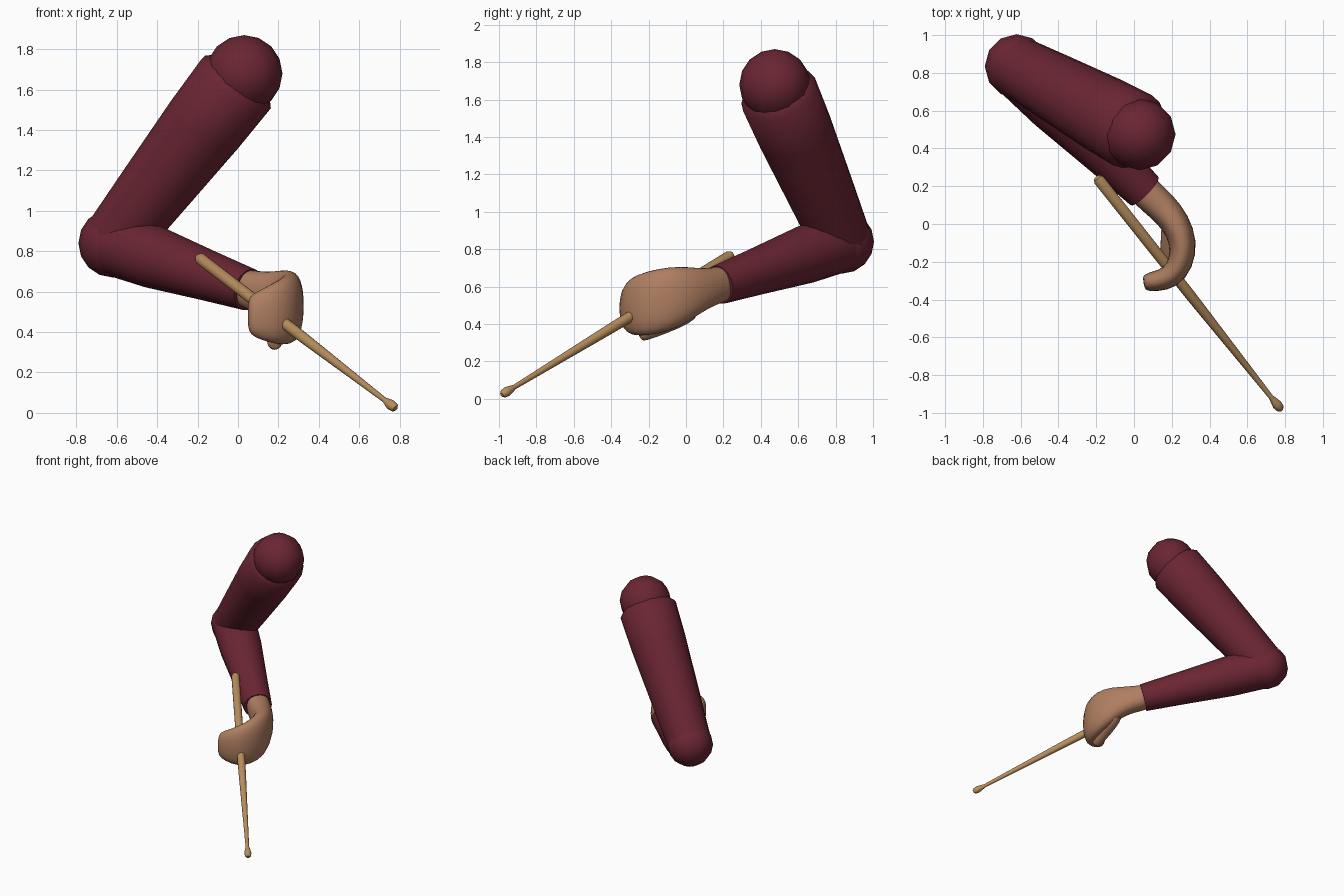
import bpy, bmesh, math
from mathutils import Vector

if "Cube" in bpy.data.objects:
    bpy.data.objects.remove(bpy.data.objects["Cube"])


def material(name, rgb):
    m = bpy.data.materials.new(name)
    m.diffuse_color = (*rgb, 1)
    m.use_nodes = True
    m.node_tree.nodes["Principled BSDF"].inputs["Base Color"].default_value = m.diffuse_color
    return m


SLEEVE = material("burgundy sleeve", (0.145, 0.019, 0.032))
SKIN = material("tan skin", (0.43, 0.21, 0.12))
WOOD = material("pale wood", (0.48, 0.27, 0.11))


def finish(name, bm, mat, angle=50, subsurf=0):
    bmesh.ops.recalc_face_normals(bm, faces=bm.faces)
    me = bpy.data.meshes.new(name)
    bm.to_mesh(me)
    bm.free()
    me.materials.append(mat)
    ob = bpy.data.objects.new(name, me)
    bpy.context.collection.objects.link(ob)
    if subsurf:
        ob.modifiers.new("smooth", 'SUBSURF').levels = subsurf
    bpy.ops.object.select_all(action='DESELECT')
    ob.select_set(True)
    bpy.context.view_layer.objects.active = ob
    bpy.ops.object.shade_smooth_by_angle(angle=math.radians(angle))
    return ob


def loft(bm, rings):
    # join equal-sized closed rings and cap both ends
    rings = [[bm.verts.new(p) for p in r] for r in rings]
    n = len(rings[0])
    for a, b in zip(rings, rings[1:]):
        for i in range(n):
            j = (i + 1) % n
            bm.faces.new((a[i], a[j], b[j], b[i]))
    bm.faces.new(rings[0])
    bm.faces.new(rings[-1])


def turned(name, start, end, profile, sides, mat, subsurf=0):
    # round bar from start to end; profile is (fraction along, radius)
    a, b = Vector(start), Vector(end)
    d = (b - a).normalized()
    u = d.cross(Vector((0, 0, 1))).normalized()
    v = d.cross(u)
    bm = bmesh.new()
    loft(bm, [[a.lerp(b, t) + r * (u * math.cos(k * math.tau / sides)
               + v * math.sin(k * math.tau / sides)) for k in range(sides)]
              for t, r in profile])
    return finish(name, bm, mat, 50, subsurf)


def ball(name, centre, radius):
    bm = bmesh.new()
    bmesh.ops.create_uvsphere(bm, u_segments=12, v_segments=8, radius=radius)
    bmesh.ops.translate(bm, verts=bm.verts, vec=centre)
    return finish(name, bm, SLEEVE)


shoulder = (0.03, 0.475, 1.68)
elbow = (-0.62, 0.835, 0.84)
wrist = (0.055, 0.175, 0.61)

# sleeve: joints and the two tapered arm segments
ball("shoulder", shoulder, 0.19)
ball("elbow", elbow, 0.17)
turned("upper_arm", shoulder, elbow,
       [(0.0, 0.15), (0.06, 0.212), (0.3, 0.205), (0.7, 0.18), (1.0, 0.16)], 18, SLEEVE)
turned("forearm", elbow, wrist,
       [(0.0, 0.16), (0.3, 0.155), (0.7, 0.125), (1.0, 0.105)], 18, SLEEVE)

# hand: flattened section swept along a hooked path
# (x, y, centre z, half thickness, half height)
sections = [
    (0.02, 0.215, 0.615, 0.085, 0.095),
    (0.06, 0.17, 0.61, 0.088, 0.10),
    (0.15, 0.09, 0.585, 0.085, 0.112),
    (0.22, 0.01, 0.56, 0.08, 0.15),
    (0.265, -0.10, 0.53, 0.075, 0.178),
    (0.25, -0.21, 0.51, 0.07, 0.175),
    (0.195, -0.285, 0.495, 0.066, 0.16),
    (0.11, -0.305, 0.485, 0.055, 0.125),
    (0.06, -0.31, 0.485, 0.046, 0.10),
    (0.05, -0.312, 0.485, 0.025, 0.06),
]
rings = []
for i, (x, y, z, thick, high) in enumerate(sections):
    p, q = sections[max(i - 1, 0)], sections[min(i + 1, len(sections) - 1)]
    side = Vector((p[1] - q[1], q[0] - p[0], 0)).normalized()
    ring = []
    for k in range(16):
        c, s = math.cos(k * math.tau / 16), math.sin(k * math.tau / 16)
        ring.append(Vector((x, y, z))
                    + side * thick * math.copysign(abs(c) ** 0.85, c)
                    + Vector((0, 0, high * math.copysign(abs(s) ** 0.85, s))))
    rings.append(ring)
bm = bmesh.new()
loft(bm, rings)
finish("curled_hand", bm, SKIN, 60, 1)

# thumb tucked under the palm
turned("thumb", (0.2, 0.06, 0.48), (0.18, -0.25, 0.335),
       [(0.0, 0.05), (0.4, 0.055), (0.75, 0.045), (0.95, 0.038), (1.0, 0.025)], 12, SKIN, 1)

# drumstick with tapered shaft and bead tip
turned("drumstick", (-0.195, 0.245, 0.77), (0.78, -0.985, 0.022),
       [(0.0, 0.02), (0.01, 0.03), (0.5, 0.028), (0.6, 0.025), (0.8, 0.018),
        (0.945, 0.013), (0.96, 0.02), (0.977, 0.026), (0.992, 0.023), (1.0, 0.012)], 14, WOOD)
